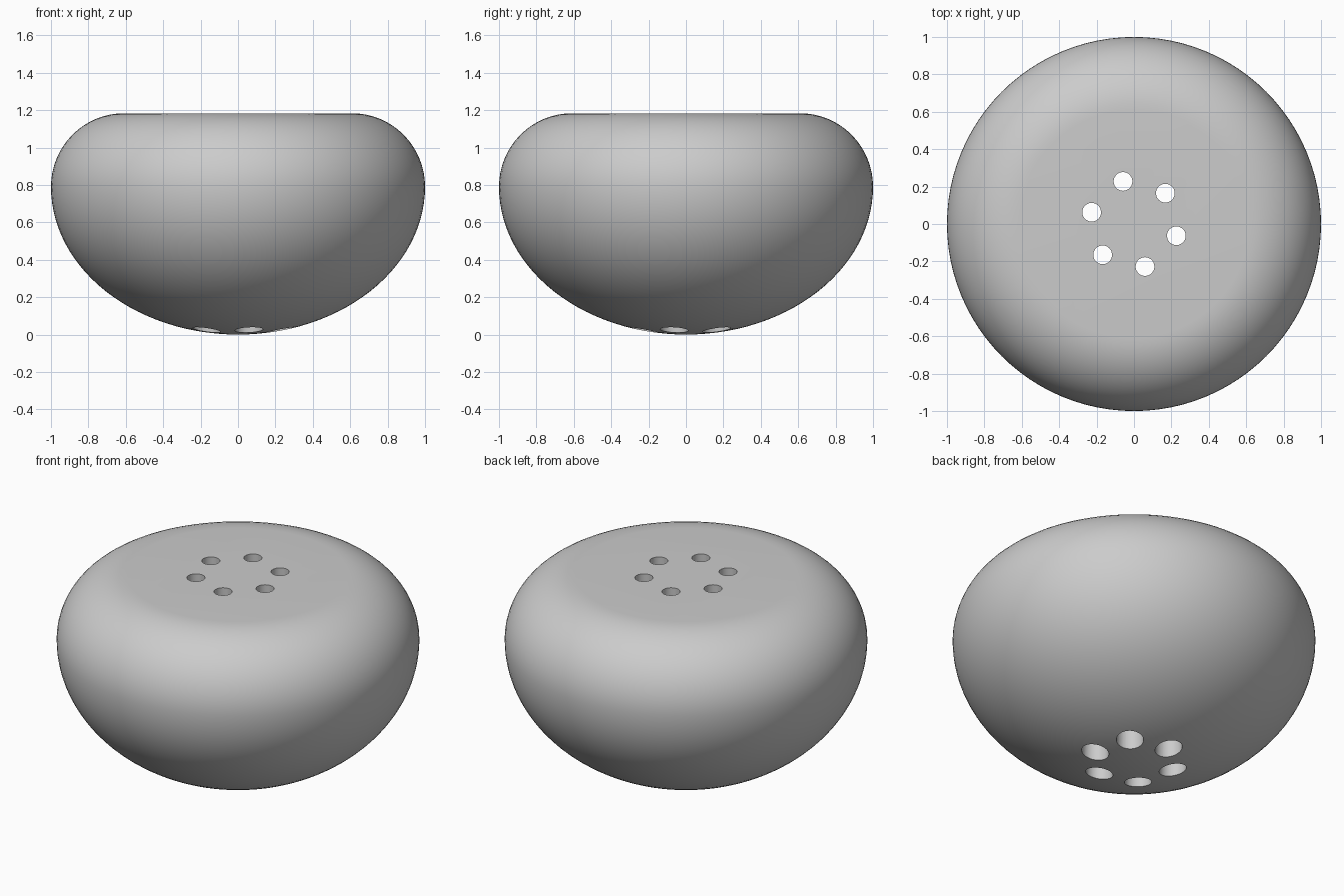
import bpy, bmesh, math
from mathutils import Matrix, Vector

if "Cube" in bpy.data.objects:
    bpy.data.objects.remove(bpy.data.objects["Cube"])

SEGMENTS = 96
RIM_Z, TOP_Z, FLAT_R = 0.79, 1.183, 0.61
HOLE_RING, HOLE_COUNT = 0.235, 6


def mesh_object(name, bm):
    mesh = bpy.data.meshes.new(name)
    bmesh.ops.recalc_face_normals(bm, faces=bm.faces)
    bm.to_mesh(mesh)
    bm.free()
    obj = bpy.data.objects.new(name, mesh)
    bpy.context.collection.objects.link(obj)
    return obj


# Body profile: deep elliptical bowl below, rounded shoulder above
profile = []
for i in range(1, 29):
    a = math.pi / 2 * i / 28
    profile.append((math.sin(a), RIM_Z - RIM_Z * math.cos(a)))
for i in range(1, 17):
    a = math.pi / 2 * i / 16
    profile.append((FLAT_R + (1 - FLAT_R) * math.cos(a),
                    RIM_Z + (TOP_Z - RIM_Z) * math.sin(a)))

# Lathe the profile, with a pole at the bottom and a flat cap on top
bm = bmesh.new()
rings = []
for r, z in profile:
    rings.append([bm.verts.new((r * math.cos(t), r * math.sin(t), z))
                  for t in (2 * math.pi * k / SEGMENTS for k in range(SEGMENTS))])
pole = bm.verts.new((0, 0, 0))
for k in range(SEGMENTS):
    n = (k + 1) % SEGMENTS
    bm.faces.new((pole, rings[0][n], rings[0][k]))
    for low, high in zip(rings, rings[1:]):
        bm.faces.new((low[k], low[n], high[n], high[k]))
bm.faces.new(rings[-1])
body = mesh_object("body", bm)

# Ring of tapered holes, wider at the bottom
bm = bmesh.new()
for k in range(HOLE_COUNT):
    t = math.radians(44.5 + 360 / HOLE_COUNT * k)
    centre = Vector((HOLE_RING * math.cos(t), HOLE_RING * math.sin(t), 0.6))
    bmesh.ops.create_cone(bm, cap_ends=True, segments=48, radius1=0.0778,
                          radius2=0.0474, depth=1.4,
                          matrix=Matrix.Translation(centre))
cutter = mesh_object("hole_cutter", bm)
cutter.hide_render = True

# Cut the holes through the body
bpy.context.view_layer.objects.active = body
body.select_set(True)
cut = body.modifiers.new("holes", 'BOOLEAN')
cut.operation = 'DIFFERENCE'
cut.solver = 'EXACT'
cut.object = cutter
bpy.ops.object.modifier_apply(modifier=cut.name)
bpy.data.objects.remove(cutter, do_unlink=True)

# Plain grey finish, smooth with sharp hole edges
grey = bpy.data.materials.new("light grey")
grey.diffuse_color = (0.6, 0.6, 0.6, 1)
grey.use_nodes = True
grey.node_tree.nodes["Principled BSDF"].inputs["Base Color"].default_value = grey.diffuse_color
body.data.materials.clear()
body.data.materials.append(grey)
bpy.ops.object.shade_smooth_by_angle(angle=math.radians(30))
